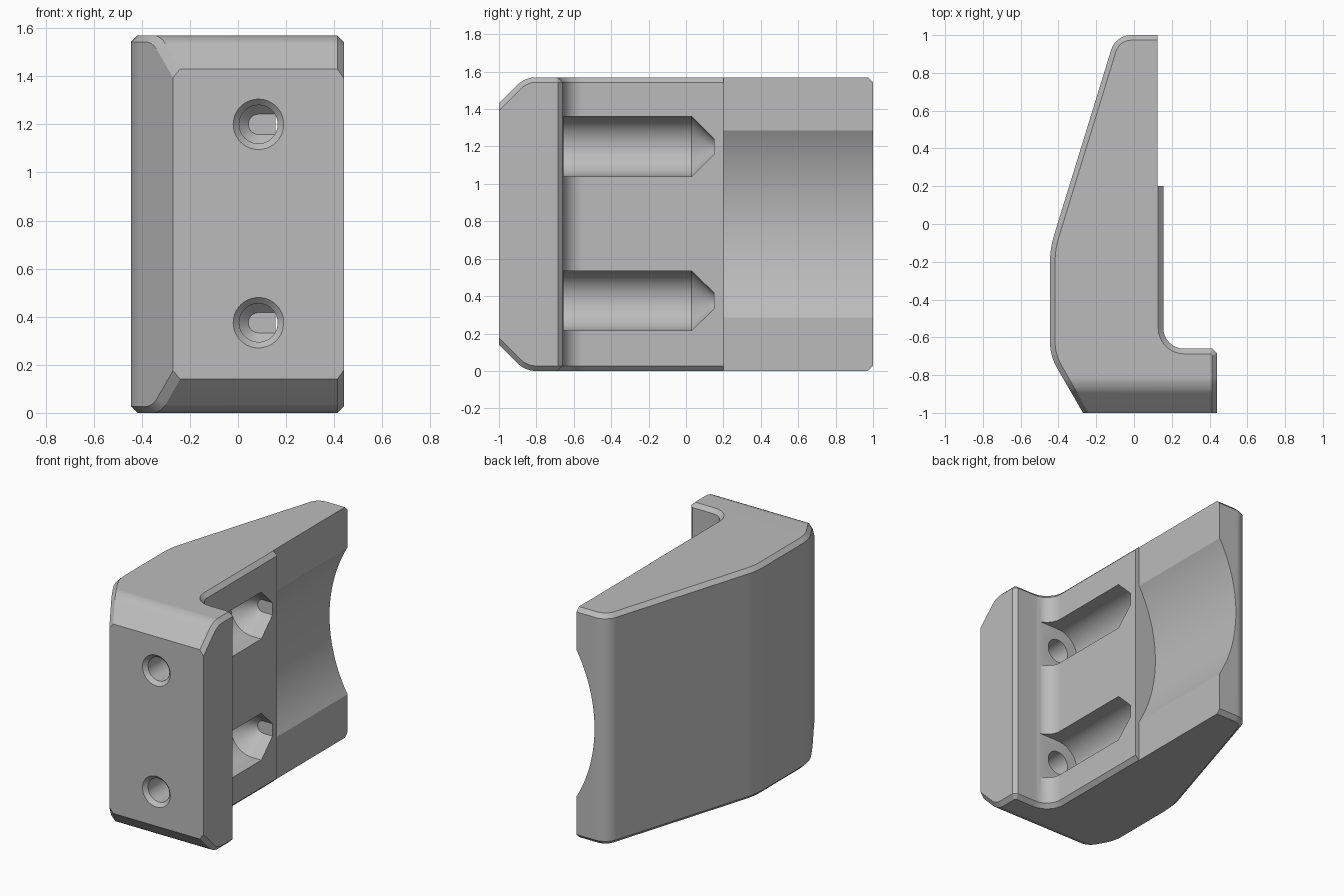
import bpy, bmesh
from math import sin, cos, tan, pi, radians, asin
from mathutils import Vector

if "Cube" in bpy.data.objects:
    bpy.data.objects.remove(bpy.data.objects["Cube"])

HEIGHT = 1.57
CHAMFER = 0.027

grey = bpy.data.materials.new("plain grey")
grey.use_nodes = True
grey.diffuse_color = (0.5, 0.5, 0.5, 1)
grey.node_tree.nodes["Principled BSDF"].inputs["Base Color"].default_value = (0.5, 0.5, 0.5, 1)


def rounded(corners, steps=8):
    """Turn (x, y, radius) corners into an outline with filleted corners."""
    out = []
    for i, (x, y, r) in enumerate(corners):
        p = Vector((x, y))
        if not r:
            out.append(p)
            continue
        a = (Vector(corners[i - 1][:2]) - p).normalized()
        b = (Vector(corners[(i + 1) % len(corners)][:2]) - p).normalized()
        half = a.angle(b) / 2
        centre = p + (a + b).normalized() * (r / sin(half))
        start = p + a * (r / tan(half)) - centre
        end = p + b * (r / tan(half)) - centre
        sweep = pi - 2 * half
        for k in range(steps + 1):
            t = k / steps
            out.append(centre + (start * sin((1 - t) * sweep) + end * sin(t * sweep)) / sin(sweep))
    return out


def loft(rings):
    """Closed bmesh through rings that have equal point counts."""
    bm = bmesh.new()
    loops = [[bm.verts.new(p) for p in ring] for ring in rings]
    for lo, hi in zip(loops, loops[1:]):
        for i in range(len(lo)):
            bm.faces.new((lo[i - 1], lo[i], hi[i], hi[i - 1]))
    bm.faces.new(loops[0])
    bm.faces.new(loops[-1])
    bmesh.ops.recalc_face_normals(bm, faces=bm.faces)
    return bm


def make_object(name, bm):
    mesh = bpy.data.meshes.new(name)
    bm.to_mesh(mesh)
    bm.free()
    mesh.materials.append(grey)
    obj = bpy.data.objects.new(name, mesh)
    bpy.context.collection.objects.link(obj)
    return obj


# Bracket body: plan outline with flange, inner fillet and tapered back
outline = rounded([
    (-0.27, -1, 0), (0.44, -1, 0), (0.44, -0.685, 0), (0.415, -0.66, 0),
    (0.155, -0.66, 0.11), (0.155, 1, 0), (-0.097, 1, 0.11),
    (-0.445, -0.13, 0.5), (-0.445, -0.697, 0.28)])
bm = loft([[(p.x, p.y, z) for p in outline] for z in (0, HEIGHT)])

# Rounded slopes at the top and bottom of the front
R = 0.145
for side in (1, -1):
    for k in range(1, 6):
        a = radians(9 * k)
        n = Vector((0, -sin(a), side * cos(a)))
        centre = Vector((0, -0.8, HEIGHT / 2 + side * (HEIGHT / 2 - R)))
        cut = bmesh.ops.bisect_plane(
            bm, geom=bm.verts[:] + bm.edges[:] + bm.faces[:], dist=1e-5,
            plane_co=centre + n * R, plane_no=n, clear_outer=True)
        rim = [e for e in cut["geom_cut"] if isinstance(e, bmesh.types.BMEdge) and e.is_boundary]
        bmesh.ops.edgeloop_fill(bm, edges=rim)
bmesh.ops.recalc_face_normals(bm, faces=bm.faces)
bm.normal_update()

# Small chamfer around the top and bottom rims
rims = []
for e in bm.edges:
    tilt = sorted(abs(f.normal.z) for f in e.link_faces)
    if tilt[0] < 0.1 and tilt[1] > 0.3 and e.calc_face_angle() > radians(50):
        rims.append(e)
bmesh.ops.bevel(bm, geom=rims, offset=CHAMFER, offset_type='OFFSET', segments=1,
                affect='EDGES', profile=0.5, clamp_overlap=False)
bracket = make_object("bracket", bm)

cutters = []

# Stepped back of the inner face with its wide shallow groove
mid, half, radius = 0.785, 0.5, 0.99
axis_x = 0.125 + (radius ** 2 - half ** 2) ** 0.5
reach = asin(half / radius)
section = [(0.125, -0.2)]
for k in range(33):
    a = reach * (k / 16 - 1)
    section.append((axis_x - radius * cos(a), mid + radius * sin(a)))
section += [(0.125, 1.8), (0.6, 1.8), (0.6, -0.2)]
cutters.append(make_object("groove_cutter", loft([[(x, y, z) for x, z in section] for y in (0.2, 1.2)])))


def u_ring(y, r, z):
    """Half circle opening towards +x."""
    arc = [(0.085 - r * sin(pi * k / 24), y, z + r * cos(pi * k / 24)) for k in range(25)]
    return arc + [(0.4, y, z - r), (0.4, y, z + r)]


def circle(y, r, z):
    return [(0.085 + r * cos(pi * k / 20), y, z + r * sin(pi * k / 20)) for k in range(40)]


# Two pointed screw slots, each with a countersunk hole through the flange
for z in (0.375, 1.2):
    cutters.append(make_object("slot_cutter", loft(
        [u_ring(y, r, z) for y, r in ((-0.655, 0.16), (0.03, 0.16), (0.15, 0.042))])))
    cutters.append(make_object("hole_cutter", loft(
        [circle(y, r, z) for y, r in ((-1.01, 0.115), (-0.975, 0.08), (-0.6, 0.08))])))

bpy.context.view_layer.objects.active = bracket
for cutter in cutters:
    cutter.hide_render = True
    mod = bracket.modifiers.new("cut", 'BOOLEAN')
    mod.operation = 'DIFFERENCE'
    mod.solver = 'EXACT'
    mod.object = cutter
    bpy.ops.object.modifier_apply(modifier=mod.name)
    bpy.data.objects.remove(cutter)

# Smooth the arcs, keep the chamfers crisp
bpy.ops.object.select_all(action='DESELECT')
bracket.select_set(True)
bpy.ops.object.shade_smooth_by_angle(angle=radians(25))
weighted = bracket.modifiers.new("weighted normals", 'WEIGHTED_NORMAL')
weighted.keep_sharp = True
